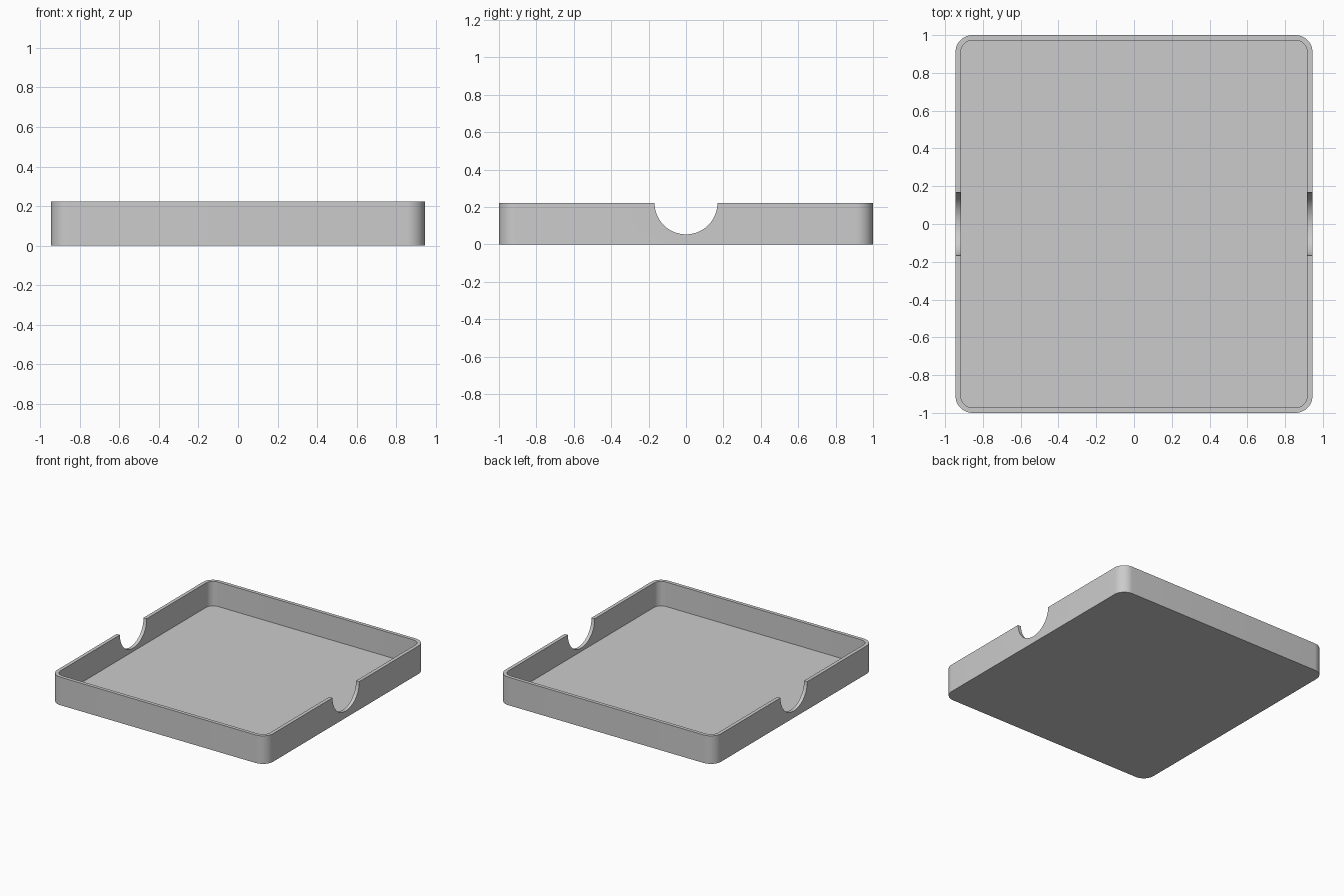
import bpy
import bmesh
import math

# Overall sizes
HALF_X, HALF_Y, HEIGHT = 0.945, 1.0, 0.222
WALL, FLOOR, CORNER = 0.028, 0.028, 0.09
NOTCH_RADIUS = 0.168

cube = bpy.data.objects.get("Cube")
if cube:
    bpy.data.objects.remove(cube, do_unlink=True)

grey = bpy.data.materials.new("light grey")
grey.use_nodes = True
colour = (0.6, 0.6, 0.6, 1)
grey.diffuse_color = colour
grey.node_tree.nodes["Principled BSDF"].inputs["Base Color"].default_value = colour


def finish(name, bm):
    """Turn a bmesh into a grey object in the scene."""
    bmesh.ops.recalc_face_normals(bm, faces=bm.faces)
    mesh = bpy.data.meshes.new(name)
    bm.to_mesh(mesh)
    bm.free()
    mesh.materials.append(grey)
    obj = bpy.data.objects.new(name, mesh)
    bpy.context.collection.objects.link(obj)
    return obj


def rounded_block(name, hx, hy, radius, bottom, top, steps=12):
    """Extrude a rectangle with rounded corners from bottom to top."""
    bm = bmesh.new()
    verts = []
    for i, (sx, sy) in enumerate([(1, 1), (-1, 1), (-1, -1), (1, -1)]):
        for k in range(steps + 1):
            a = math.pi / 2 * (i + k / steps)
            verts.append(bm.verts.new((sx * (hx - radius) + radius * math.cos(a),
                                       sy * (hy - radius) + radius * math.sin(a),
                                       bottom)))
    face = bm.faces.new(verts)
    extruded = bmesh.ops.extrude_face_region(bm, geom=[face])["geom"]
    raised = [g for g in extruded if isinstance(g, bmesh.types.BMVert)]
    bmesh.ops.translate(bm, verts=raised, vec=(0, 0, top - bottom))
    return finish(name, bm)


# Tray body, the hollow inside it and the finger notches through both sides
tray = rounded_block("tray", HALF_X, HALF_Y, CORNER, 0, HEIGHT)
cavity = rounded_block("cavity_cutter", HALF_X - WALL, HALF_Y - WALL,
                       CORNER - WALL, FLOOR, HEIGHT + 0.2)

bm = bmesh.new()
bmesh.ops.create_cone(bm, cap_ends=True, segments=64, radius1=NOTCH_RADIUS,
                      radius2=NOTCH_RADIUS, depth=3)
notch = finish("notch_cutter", bm)
notch.rotation_euler.y = math.pi / 2
notch.location.z = HEIGHT

bpy.context.view_layer.objects.active = tray
tray.select_set(True)
for cutter in (cavity, notch):
    mod = tray.modifiers.new(cutter.name, "BOOLEAN")
    mod.operation = "DIFFERENCE"
    mod.solver = "EXACT"
    mod.object = cutter
    bpy.ops.object.modifier_apply(modifier=mod.name)
    bpy.data.objects.remove(cutter, do_unlink=True)

# Smooth the corners and notches, keep the rims sharp
bpy.ops.object.shade_smooth_by_angle(angle=math.radians(30))
